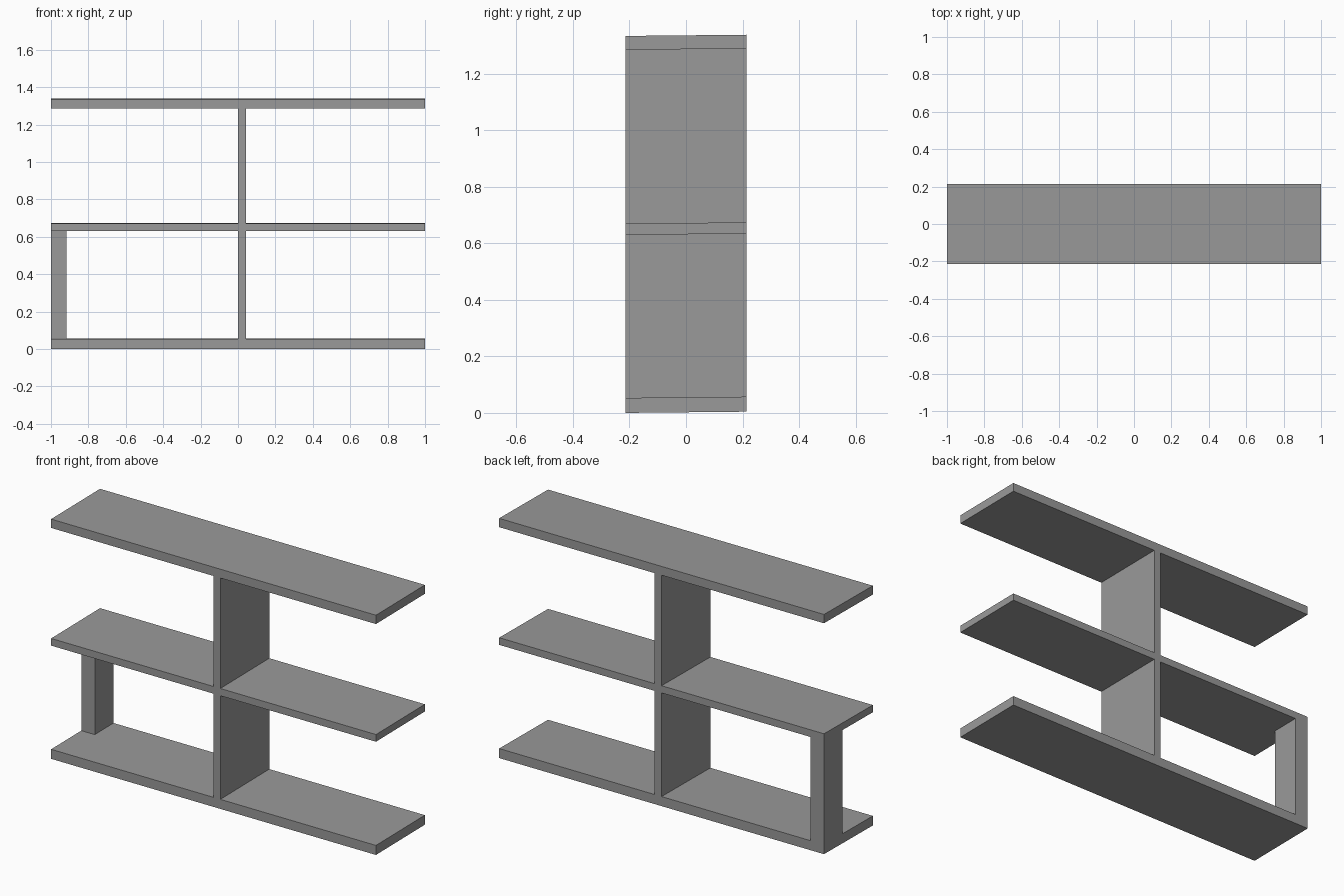
import bpy
import bmesh
from mathutils import Vector

cube = bpy.data.objects.get("Cube")
if cube:
    bpy.data.objects.remove(cube, do_unlink=True)

# Single grey finish
grey = bpy.data.materials.new("matte_grey")
grey.use_nodes = True
colour = (0.32, 0.32, 0.32, 1)
grey.diffuse_color = colour
grey.node_tree.nodes["Principled BSDF"].inputs["Base Color"].default_value = colour

DEPTH = 0.215   # half depth
TILT = 0.01     # boards rise slightly towards the back


def board(name, x, z, y=(-DEPTH, DEPTH)):
    """Box spanning the given x, y and z ranges, sheared by the tilt."""
    bm = bmesh.new()
    bmesh.ops.create_cube(bm, size=1)
    for v in bm.verts:
        px, py, pz = (r[0] if c < 0 else r[1] for c, r in zip(v.co, (x, y, z)))
        v.co = Vector((px, py, pz + TILT * (py + DEPTH)))
    mesh = bpy.data.meshes.new(name)
    bm.to_mesh(mesh)
    bm.free()
    mesh.materials.append(grey)
    obj = bpy.data.objects.new(name, mesh)
    bpy.context.collection.objects.link(obj)


# Three full-width shelves
shelves = {"bottom_shelf": (0, 0.053), "middle_shelf": (0.63, 0.67), "top_shelf": (1.285, 1.334)}
for name, z in shelves.items():
    board(name, (-1, 1), z)

# Central dividers fill the gaps between shelves
bottom, middle, top = shelves.values()
board("lower_divider", (0, 0.042), (bottom[1], middle[0]))
board("upper_divider", (0, 0.042), (middle[1], top[0]))

# Back corner post under the middle shelf
board("corner_post", (-1, -0.917), (bottom[1], middle[0]), (0.05, DEPTH))
